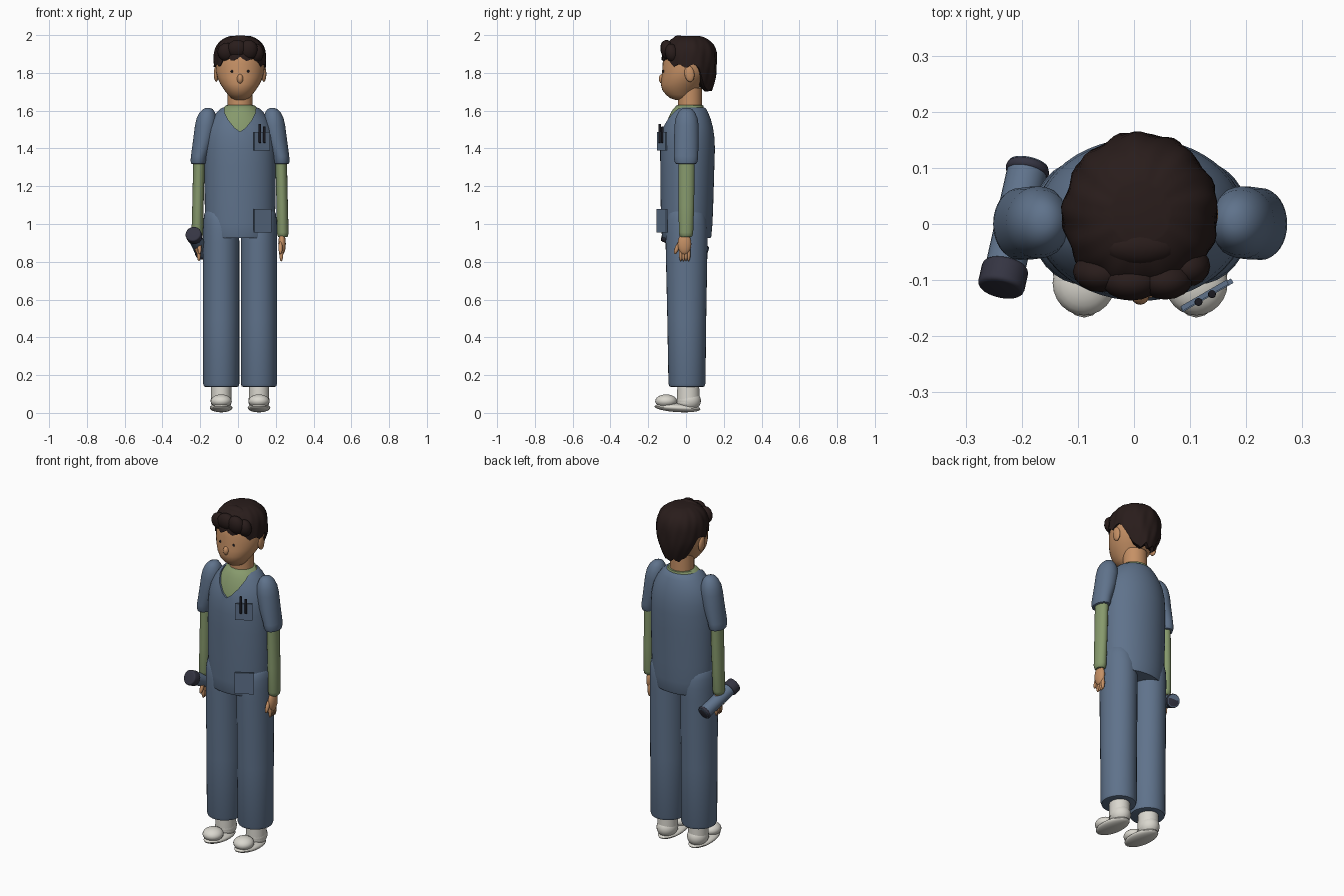
import bpy, bmesh, math, random
from mathutils import Vector, Matrix

cube = bpy.data.objects.get("Cube")
if cube:
    bpy.data.objects.remove(cube, do_unlink=True)
random.seed(4)
MID = 0.011  # body centre line
PARTS = []


def material(name, *rgb):
    m = bpy.data.materials.new(name)
    m.use_nodes = True
    m.diffuse_color = (*rgb, 1)
    bsdf = m.node_tree.nodes["Principled BSDF"]
    bsdf.inputs["Base Color"].default_value = (*rgb, 1)
    bsdf.inputs["Roughness"].default_value = 0.8
    return m


SCRUB = material("scrub blue", 0.115, 0.17, 0.26)
GREEN = material("undershirt green", 0.24, 0.32, 0.15)
SKIN = material("skin", 0.56, 0.28, 0.13)
HAIR = material("dark brown hair", 0.022, 0.012, 0.011)
SHOE = material("off white", 0.70, 0.68, 0.62)
DARK = material("dark slate", 0.035, 0.035, 0.055)
INK = material("near black", 0.01, 0.01, 0.015)


def finish(bm, name, mat):
    bmesh.ops.recalc_face_normals(bm, faces=bm.faces)
    me = bpy.data.meshes.new(name)
    bm.to_mesh(me)
    bm.free()
    me.materials.append(mat)
    ob = bpy.data.objects.new(name, me)
    bpy.context.collection.objects.link(ob)
    PARTS.append(ob)
    return ob


def skin_rings(bm, rings):
    n = len(rings[0])
    for a, b in zip(rings, rings[1:]):
        for i in range(n):
            j = (i + 1) % n
            bm.faces.new((a[i], a[j], b[j], b[i]))
    bm.faces.new(rings[0])
    bm.faces.new(rings[-1])


def loft(name, mat, profile, side=1, n=32):
    """Stack of ellipses, each given as z, centre x, centre y, radius x, radius y."""
    bm = bmesh.new()
    rings = []
    for z, cx, cy, rx, ry in profile:
        turn = [math.tau * i / n for i in range(n)]
        rings.append([bm.verts.new((MID + side * cx + rx * math.cos(t), cy + ry * math.sin(t), z))
                      for t in turn])
    skin_rings(bm, rings)
    return finish(bm, name, mat)


def blob(name, mat, centre, radii, tilt=0.0, seg=24):
    bm = bmesh.new()
    bmesh.ops.create_uvsphere(bm, u_segments=seg, v_segments=seg // 2, radius=1)
    place = Matrix.Translation((MID + centre[0], centre[1], centre[2]))
    bm.transform(place @ Matrix.Rotation(tilt, 4, 'X') @ Matrix.Diagonal((*radii, 1)))
    return finish(bm, name, mat)


def rod(name, mat, a, b, r, bevel=0.0):
    a, b = Vector(a), Vector(b)
    bm = bmesh.new()
    bmesh.ops.create_cone(bm, cap_ends=True, segments=24, radius1=r, radius2=r, depth=(b - a).length)
    if bevel:
        rim = [e for e in bm.edges if any(len(f.verts) > 4 for f in e.link_faces)]
        bmesh.ops.bevel(bm, geom=rim, offset=bevel, segments=3, affect='EDGES', profile=0.5)
    bm.transform(Matrix.Translation((a + b) / 2) @ (b - a).to_track_quat('Z', 'Y').to_matrix().to_4x4())
    return finish(bm, name, mat)


def plate(name, mat, centre, size, turn):
    bm = bmesh.new()
    bmesh.ops.create_cube(bm, size=1)
    bm.transform(Matrix.Translation(centre) @ Matrix.Rotation(turn, 4, 'Z') @ Matrix.Diagonal((*size, 1)))
    return finish(bm, name, mat)


# Scrub top with a V neck cut out, and the undershirt below it
torso = [(0.925, 0, 0.003, 0.172, 0.127), (0.935, 0, 0.003, 0.177, 0.131), (1.0, 0, 0.005, 0.183, 0.135),
         (1.1, 0, 0.005, 0.187, 0.139), (1.3, 0, 0.007, 0.189, 0.143), (1.4, 0, 0.008, 0.187, 0.145),
         (1.46, 0, 0.009, 0.182, 0.141), (1.51, 0, 0.010, 0.171, 0.133), (1.555, 0, 0.012, 0.150, 0.119),
         (1.59, 0, 0.013, 0.125, 0.104), (1.61, 0, 0.014, 0.105, 0.092), (1.617, 0, 0.015, 0.090, 0.082)]
top = loft("scrub_top", SCRUB, torso, n=48)
inner = [(z, x, y, rx - 0.011, ry - 0.011) for z, x, y, rx, ry in torso[5:-1]]
loft("undershirt", GREEN, inner + [(1.628, 0, 0.021, 0.076, 0.071), (1.63, 0, 0.021, 0.06, 0.06)], n=48)

bm = bmesh.new()
half = [(0.03, 1.51), (0.062, 1.55), (0.082, 1.59), (0.088, 1.7)]
outline = [(0, 1.488)] + half + [(-x, z) for x, z in reversed(half)]
skin_rings(bm, [[bm.verts.new((MID + x, y, z)) for x, z in outline] for y in (-0.3, 0.0)])
cutter = finish(bm, "neck_cutter", SCRUB)
cutter.hide_render = True
cut = top.modifiers.new("v_neck", 'BOOLEAN')
cut.operation, cut.solver, cut.object = 'DIFFERENCE', 'EXACT', cutter
bpy.context.view_layer.objects.active = top
bpy.ops.object.modifier_apply(modifier=cut.name)
PARTS.remove(cutter)
bpy.data.objects.remove(cutter, do_unlink=True)

# Limbs and shoes, one set for each side
for side, word in ((1, "left"), (-1, "right")):
    loft(word + "_trouser_leg", SCRUB, [
        (0.137, 0.1, 0.005, 0.080, 0.082), (0.14, 0.1, 0.005, 0.091, 0.093), (0.155, 0.1, 0.005, 0.096, 0.098),
        (0.5, 0.1, 0.004, 0.096, 0.103), (0.9, 0.1, 0.003, 0.096, 0.111), (0.97, 0.101, 0.003, 0.095, 0.111),
        (1.02, 0.105, 0.003, 0.089, 0.106), (1.055, 0.110, 0.003, 0.079, 0.096),
        (1.08, 0.116, 0.003, 0.062, 0.078), (1.093, 0.12, 0.003, 0.035, 0.045)], side)
    loft(word + "_sleeve", SCRUB, [
        (1.317, 0.220, 0, 0.033, 0.045), (1.32, 0.220, 0, 0.039, 0.056), (1.335, 0.219, 0, 0.043, 0.062),
        (1.36, 0.216, 0, 0.044, 0.064), (1.45, 0.192, 0.002, 0.056, 0.065), (1.52, 0.181, 0.003, 0.058, 0.064),
        (1.56, 0.177, 0.003, 0.053, 0.058), (1.59, 0.174, 0.003, 0.041, 0.045),
        (1.608, 0.171, 0.003, 0.026, 0.030), (1.615, 0.17, 0.003, 0.01, 0.012)], side)
    loft(word + "_forearm", GREEN, [
        (0.93, 0.226, 0, 0.022, 0.026), (0.937, 0.226, 0, 0.028, 0.034), (0.955, 0.226, 0, 0.031, 0.038),
        (1.1, 0.223, 0.002, 0.030, 0.041), (1.34, 0.217, 0.003, 0.031, 0.043)], side)
    x = side * 0.222
    blob(word + "_palm", SKIN, (x, -0.008, 0.895), (0.020, 0.036, 0.058))
    for i in range(4):
        y = -0.028 + 0.014 * i
        blob(f"{word}_finger_{i + 1}", SKIN, (x - side * 0.004, y, 0.845), (0.011, 0.010, 0.043), seg=12)
    blob(word + "_thumb", SKIN, (x - side * 0.008, -0.046, 0.875), (0.011, 0.012, 0.038), -0.4, 12)
    foot = side * 0.1
    blob(word + "_shoe_sole", SHOE, (foot, -0.045, 0.027), (0.060, 0.122, 0.023), -0.06)
    blob(word + "_shoe_toe", SHOE, (foot, -0.105, 0.062), (0.056, 0.058, 0.036))
    blob(word + "_shoe_heel", SHOE, (foot, 0.015, 0.065), (0.056, 0.064, 0.056))
    loft(word + "_ankle", SHOE, [(0.05, 0.1, 0.012, 0.054, 0.060), (0.18, 0.1, 0.012, 0.054, 0.057)], side)
    blob(word + "_ear", SKIN, (side * 0.126, 0.018, 1.795), (0.013, 0.026, 0.043), 0.15)
    blob(word + "_eye", INK, (side * 0.043, -0.119, 1.808), (0.007, 0.006, 0.007), seg=12)

# Head, neck and nose
loft("neck", SKIN, [(1.58, 0, 0.021, 0.066, 0.064), (1.72, 0, 0.021, 0.066, 0.064)])
loft("head", SKIN, [
    (1.657, 0, -0.025, 0.025, 0.030), (1.667, 0, -0.03, 0.048, 0.055), (1.685, 0, -0.034, 0.065, 0.073),
    (1.71, 0, -0.032, 0.084, 0.094), (1.74, 0, -0.022, 0.104, 0.111), (1.775, 0, -0.008, 0.120, 0.122),
    (1.81, 0, 0.005, 0.129, 0.131), (1.85, 0, 0.012, 0.130, 0.136), (1.9, 0, 0.015, 0.122, 0.130),
    (1.95, 0, 0.015, 0.095, 0.1), (1.97, 0, 0.015, 0.05, 0.06)])
blob("nose", SKIN, (0, -0.125, 1.768), (0.017, 0.019, 0.026), seg=16)


# Hair: shell with a ragged edge, low at the nape and high over the brow
def ease(v, lo, hi):
    t = min(max((v - lo) / (hi - lo), 0), 1)
    return t * t * (3 - 2 * t)


bm = bmesh.new()
N, ROWS = 72, 14
rings = [[] for _ in range(ROWS + 2)]
for i in range(N):
    a = math.tau * i / N
    c, s = math.cos(a), math.sin(a)
    edge = 1.838 + 0.035 * ease(-s, 0.55, 0.8) - 0.125 * ease(s, 0.3, 0.65)
    edge += 0.009 * math.sin(11 * a) + random.uniform(-0.004, 0.004)
    for k in range(-1, ROWS + 1):
        t = max(k, 0) / ROWS
        z = edge + (1.995 - edge) * math.sin(t * math.pi / 2)
        up, down = max(z - 1.86, 0) / 0.14, max(1.83 - z, 0) / 0.12
        r = (1 - min(up, 0.99) ** 2.8) ** (1 / 2.4) * (1 - 0.16 * down ** 2)
        r *= 1 + 0.018 * math.sin(9 * a + 16 * z) + 0.012 * math.sin(17 * a - 30 * z)
        if k < 0:
            r *= 0.82
        wide = 0.138 * (1 - 0.28 * down)
        rings[k + 1].append(bm.verts.new((MID + wide * c * r, 0.018 + 0.145 * s * r, z)))
skin_rings(bm, rings)
finish(bm, "hair", HAIR)
for i, (x, y, z, rx, rz) in enumerate([(-0.07, -0.085, 1.91, 0.05, 0.05), (-0.015, -0.10, 1.925, 0.055, 0.05),
                                       (0.045, -0.098, 1.92, 0.05, 0.055), (0.085, -0.075, 1.905, 0.04, 0.05),
                                       (0.0, -0.04, 1.965, 0.07, 0.034)]):
    blob(f"hair_tuft_{i + 1}", HAIR, (x, y, z), (rx, 0.036, rz), 0.2, 16)

# Pockets and pens
lean = math.radians(30)
plate("chest_pocket", SCRUB, (0.126, -0.127, 1.438), (0.094, 0.009, 0.096), lean)
plate("hip_pocket", SCRUB, (0.13, -0.127, 1.017), (0.104, 0.009, 0.124), lean)
for i, (x, y, z) in enumerate([(0.115, -0.139, 1.53), (0.139, -0.125, 1.515)]):
    rod(f"pen_{i + 1}", INK, (x, y, 1.43), (x, y, z), 0.007, 0.002)

# Bottle held in the right hand
front, back = Vector((-0.236, -0.108, 0.945)), Vector((-0.188, 0.105, 0.845))
rod("bottle_body", SCRUB, front, back, 0.036)
rod("bottle_cap", DARK, front.lerp(back, -0.04), front.lerp(back, 0.16), 0.042, 0.008)
rod("bottle_base", DARK, front.lerp(back, 0.92), back, 0.039, 0.008)

# Smooth shading with sharp edges kept
bpy.ops.object.select_all(action='DESELECT')
for ob in PARTS:
    ob.select_set(True)
bpy.context.view_layer.objects.active = top
bpy.ops.object.shade_smooth_by_angle(angle=math.radians(40))
